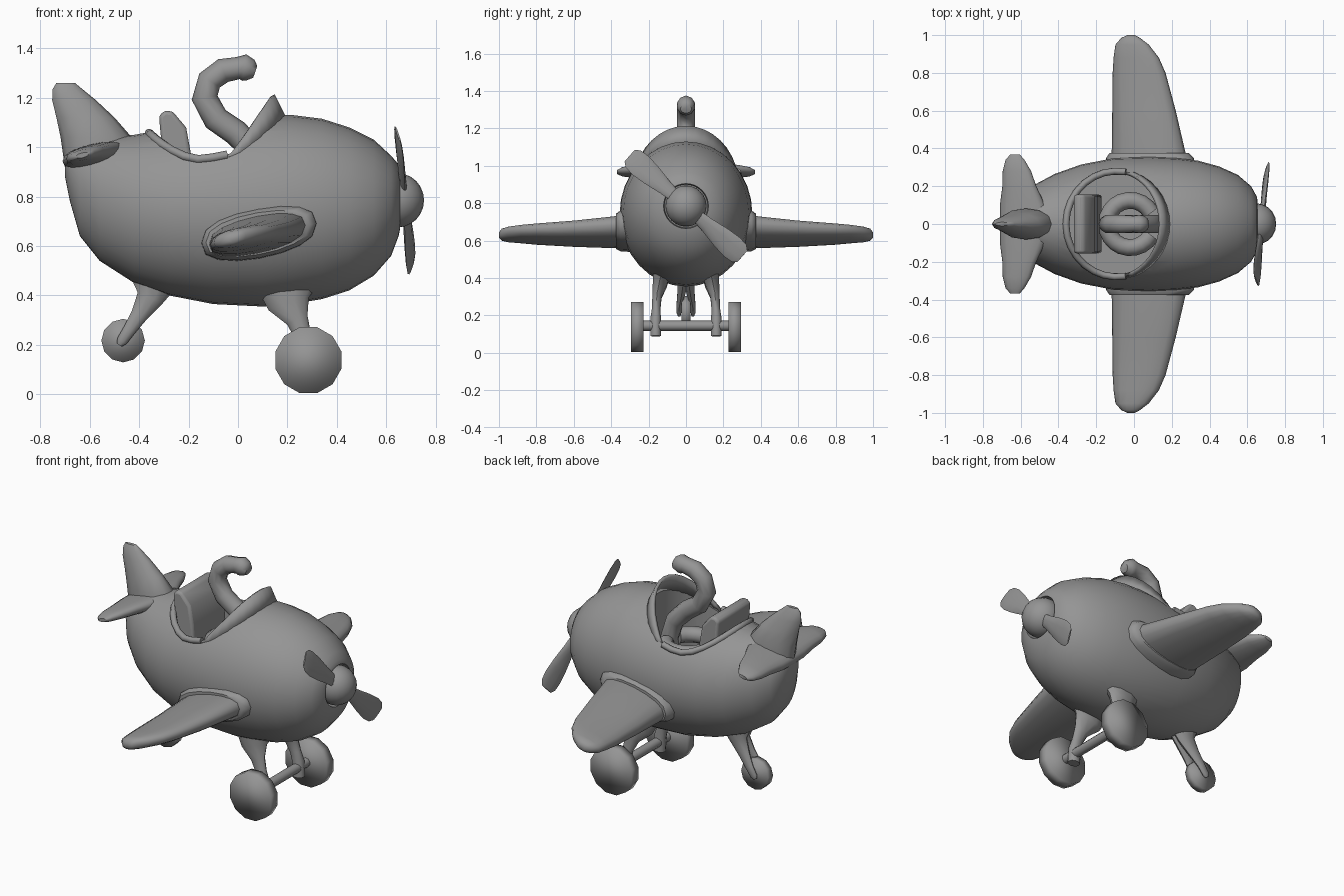
import bpy, bmesh, math
from mathutils import Vector

if "Cube" in bpy.data.objects:
    bpy.data.objects.remove(bpy.data.objects["Cube"])

grey = bpy.data.materials.new("plain grey")
grey.diffuse_color = (0.3, 0.3, 0.3, 1)
grey.use_nodes = True
grey.node_tree.nodes["Principled BSDF"].inputs["Base Color"].default_value = grey.diffuse_color
TAU = math.tau


def finish(ob, angle=50):
    """Give the part its colour and shading."""
    ob.data.materials.clear()
    ob.data.materials.append(grey)
    bpy.ops.object.select_all(action='DESELECT')
    ob.select_set(True)
    bpy.context.view_layer.objects.active = ob
    bpy.ops.object.shade_smooth_by_angle(angle=math.radians(angle))
    return ob


def loft(name, rings, angle=50, closed=True):
    """Skin a list of equal-length point rings."""
    bm = bmesh.new()
    vs = [[bm.verts.new(p) for p in r] for r in rings]
    n = len(rings[0])
    for a, b in zip(vs, vs[1:]):
        for i in range(n if closed else n - 1):
            j = (i + 1) % n
            bm.faces.new((a[i], a[j], b[j], b[i]))
    if closed:
        bm.faces.new(vs[0])
        bm.faces.new(vs[-1])
    bmesh.ops.recalc_face_normals(bm, faces=bm.faces)
    me = bpy.data.meshes.new(name)
    bm.to_mesh(me)
    bm.free()
    ob = bpy.data.objects.new(name, me)
    bpy.context.collection.objects.link(ob)
    return finish(ob, angle)


def tube(name, path, side=(0, 1, 0), n=10, angle=50):
    """Sweep along (x, y, z, radius in plane, radius along side)."""
    pts = [Vector(p[:3]) for p in path]
    rings = []
    for i, p in enumerate(path):
        t = (pts[min(i + 1, len(pts) - 1)] - pts[max(i - 1, 0)]).normalized()
        u = t.cross(Vector(side)).normalized()
        v = u.cross(t)
        rings.append([pts[i] + u * p[3] * math.cos(k * TAU / n)
                      + v * p[4] * math.sin(k * TAU / n) for k in range(n)])
    return loft(name, rings, angle)


def power(v, e):
    return math.copysign(abs(v) ** e, v)


def wing(name, secs, s, slope, e=0.75, n=16):
    """Loft sections (y, centre x, half chord, centre z, half thickness)."""
    rings = []
    for y, cx, rx, cz, rz in secs:
        ring = []
        for k in range(n):
            c, d = math.cos(k * TAU / n), math.sin(k * TAU / n)
            ring.append((cx + rx * c, s * y, cz + rz * power(d, e) + slope * rx * c))
        rings.append(ring)
    return loft(name, rings)


# Fuselage stations: x, top z, bottom z, half width; the last ones form the nose recess
stations = [(-.70, .97, .88, .03), (-.68, 1.0, .78, .08), (-.64, 1.02, .64, .13),
            (-.56, 1.035, .54, .19), (-.42, 1.05, .45, .265), (-.28, 1.075, .40, .315),
            (-.1, 1.11, .365, .35), (.1, 1.13, .355, .355), (.22, 1.13, .365, .35),
            (.34, 1.115, .385, .335), (.45, 1.08, .42, .305), (.55, 1.03, .48, .26),
            (.62, .965, .56, .20), (.65, .93, .64, .145), (.655, .905, .665, .12),
            (.60, .90, .67, .115)]
body = loft("fuselage", [[(x, w * math.cos(k * TAU / 32),
                           (t + b) / 2 + (t - b) / 2 * math.sin(k * TAU / 32))
                          for k in range(32)] for x, t, b, w in stations])


def deck(x, y):
    """Height of the upper fuselage surface."""
    for a, b in zip(stations, stations[1:]):
        if a[0] <= x <= b[0]:
            f = (x - a[0]) / (b[0] - a[0])
            t, lo, w = (a[i] + f * (b[i] - a[i]) for i in (1, 2, 3))
            return (t + lo) / 2 + (t - lo) / 2 * math.sqrt(max(0, 1 - (y / w) ** 2))


# Cockpit opening
CX, RX, RY = -.09, .27, .28
cutter = loft("cockpit_cutter", [[(CX + RX * math.cos(k * TAU / 32), RY * math.sin(k * TAU / 32), z)
                                  for k in range(32)] for z in (.62, 1.4)])
mod = body.modifiers.new("cockpit", 'BOOLEAN')
mod.operation, mod.solver, mod.object = 'DIFFERENCE', 'EXACT', cutter
bpy.context.view_layer.objects.active = body
bpy.ops.object.modifier_apply(modifier=mod.name)
bpy.data.objects.remove(cutter)
finish(body, 40)

# Padded rim round the back of the opening
rim = []
for i in range(17):
    a = math.radians(80 + 200 * i / 16)
    x, y = CX + RX * math.cos(a), RY * math.sin(a)
    rim.append((x, y, deck(x, y) - .004, .018, .018))
tube("cockpit_rim", rim, side=(0, 0, 1), n=8)

# Windscreen, a curved cowl leaning back over the opening
low, high = [], []
for i in range(17):
    a = math.radians(-80 + 10 * i)
    x, y = CX + .28 * math.cos(a), .285 * math.sin(a)
    low.append((x, y, deck(x, y) - .02))
    x = CX + .23 * math.cos(a)
    high.append((x, .275 * math.sin(a), .97 + 1.41 * (x + .03)))
screen = loft("windscreen", [low, high], closed=False)
mod = screen.modifiers.new("thickness", 'SOLIDIFY')
mod.thickness, mod.offset = .018, 0

# Seat back
prof = [(-.29, .64), (-.305, .97), (-.32, 1.125), (-.30, 1.147), (-.265, 1.145),
        (-.21, 1.08), (-.19, .97), (-.17, .64)]
seat = loft("seat_back", [[(x, y, z) for x, z in prof] for y in (-.155, .155)])
mod = seat.modifiers.new("soft", 'BEVEL')
mod.width, mod.segments = .03, 3

# Ring on the cockpit floor, open at the front, and the hooked tube above it
ring = []
for i in range(19):
    a = math.radians(28 + 304 * i / 18)
    ring.append((-.02 + .125 * math.cos(a), .125 * math.sin(a), .86, .045, .045))
tube("floor_ring", ring, side=(0, 0, 1))
tube("hooked_tube", [(.09, 0, .70, .05, .05), (.11, 0, .86, .05, .05), (.07, 0, .98, .052, .05),
                     (-.01, 0, 1.06, .053, .05), (-.09, 0, 1.115, .053, .05),
                     (-.135, 0, 1.20, .053, .05), (-.115, 0, 1.27, .05, .05),
                     (-.06, 0, 1.31, .05, .05), (.0, 0, 1.32, .045, .045),
                     (.025, 0, 1.322, .054, .05), (.05, 0, 1.312, .045, .045),
                     (.07, 0, 1.305, .025, .03)])

# Wings, wing roots and tailplanes on both sides
for s, side in ((-1, "right"), (1, "left")):
    wing("wing_" + side, [(.28, .08, .2, .645, .075), (.38, .077, .195, .645, .075),
                          (.6, .053, .168, .637, .06), (.8, .027, .14, .635, .048),
                          (.88, .012, .12, .635, .042), (.95, -.01, .088, .633, .037),
                          (.985, -.018, .05, .632, .03), (1, -.015, .02, .63, .014)], s, .2)
    wing("wing_root_" + side, [(.26, .085, .235, .652, .105), (.35, .085, .232, .652, .1),
                               (.375, .08, .21, .65, .085)], s, .17)
    wing("tailplane_" + side, [(.0, -.585, .125, .97, .045), (.1, -.59, .12, .97, .043),
                               (.2, -.607, .09, .97, .037), (.28, -.62, .075, .97, .03),
                               (.34, -.63, .05, .968, .022), (.368, -.63, .025, .967, .01)], s, .22)
    # Main leg and wheel
    tube("main_leg_" + side, [(.20, s * .13, .43, .12, .05), (.205, s * .14, .365, .085, .04),
                              (.24, s * .155, .30, .045, .026), (.265, s * .16, .23, .033, .024),
                              (.28, s * .162, .18, .035, .03), (.285, s * .162, .09, .035, .03)])
    wheel = [(s * y, r) for y, r in ((.227, .138), (.293, .138))]
    loft("main_wheel_" + side, [[(.285 + r * math.cos((k + .5) * TAU / 12), y,
                                  .138 + r * math.sin((k + .5) * TAU / 12)) for k in range(12)]
                                for y, r in wheel], 180)
    # Tail fork prong
    tube("tail_fork_" + side, [(-.34, s * .012, .46, .1, .04), (-.355, s * .015, .39, .055, .03),
                               (-.40, s * .025, .32, .035, .022), (-.44, s * .036, .26, .026, .015),
                               (-.47, s * .038, .215, .022, .013), (-.48, s * .036, .20, .012, .008)])

tube("axle", [(.285, -.23, .145, .027, .027), (.285, .23, .145, .027, .027)], side=(1, 0, 0))
loft("tail_wheel", [[(-.465 + .088 * math.cos(k * TAU / 12), y, .217 + .088 * math.sin(k * TAU / 12))
                     for k in range(12)] for y in (-.023, .023)], 180)

# Tail fin: z, rear x, front x, half thickness
fin = [(.72, -.66, -.45, .06), (.9, -.698, -.42, .085), (1.04, -.718, -.43, .082),
       (1.12, -.735, -.50, .06), (1.19, -.752, -.575, .04), (1.235, -.75, -.63, .024),
       (1.26, -.735, -.66, .01)]
loft("tail_fin", [[((a + b) / 2 + (b - a) / 2 * math.cos(k * TAU / 12), t * math.sin(k * TAU / 12), z)
                   for k in range(12)] for z, a, b, t in fin])

# Spinner and two twisted propeller blades
bpy.ops.mesh.primitive_uv_sphere_add(segments=20, ring_count=12, location=(.645, 0, .785))
spin = bpy.context.object
spin.name = "spinner"
spin.scale = (.108, .11, .11)
finish(spin)
hub = Vector((.675, 0, .785))
for s, name in ((1, "lower_blade"), (-1, "upper_blade")):
    along = Vector((.07, .745, -.665)).normalized() * s
    wide = Vector((.25 * s, .66, .75)).normalized()
    thin = along.cross(wide).normalized()
    rings = []
    for d, w, t in ((.05, .03, .014), (.15, .042, .013), (.25, .06, .011), (.33, .068, .009),
                    (.38, .062, .007), (.405, .042, .004)):
        rings.append([hub + along * d + wide * w * math.cos(k * TAU / 10)
                      + thin * t * math.sin(k * TAU / 10) for k in range(10)])
    loft(name, rings)
